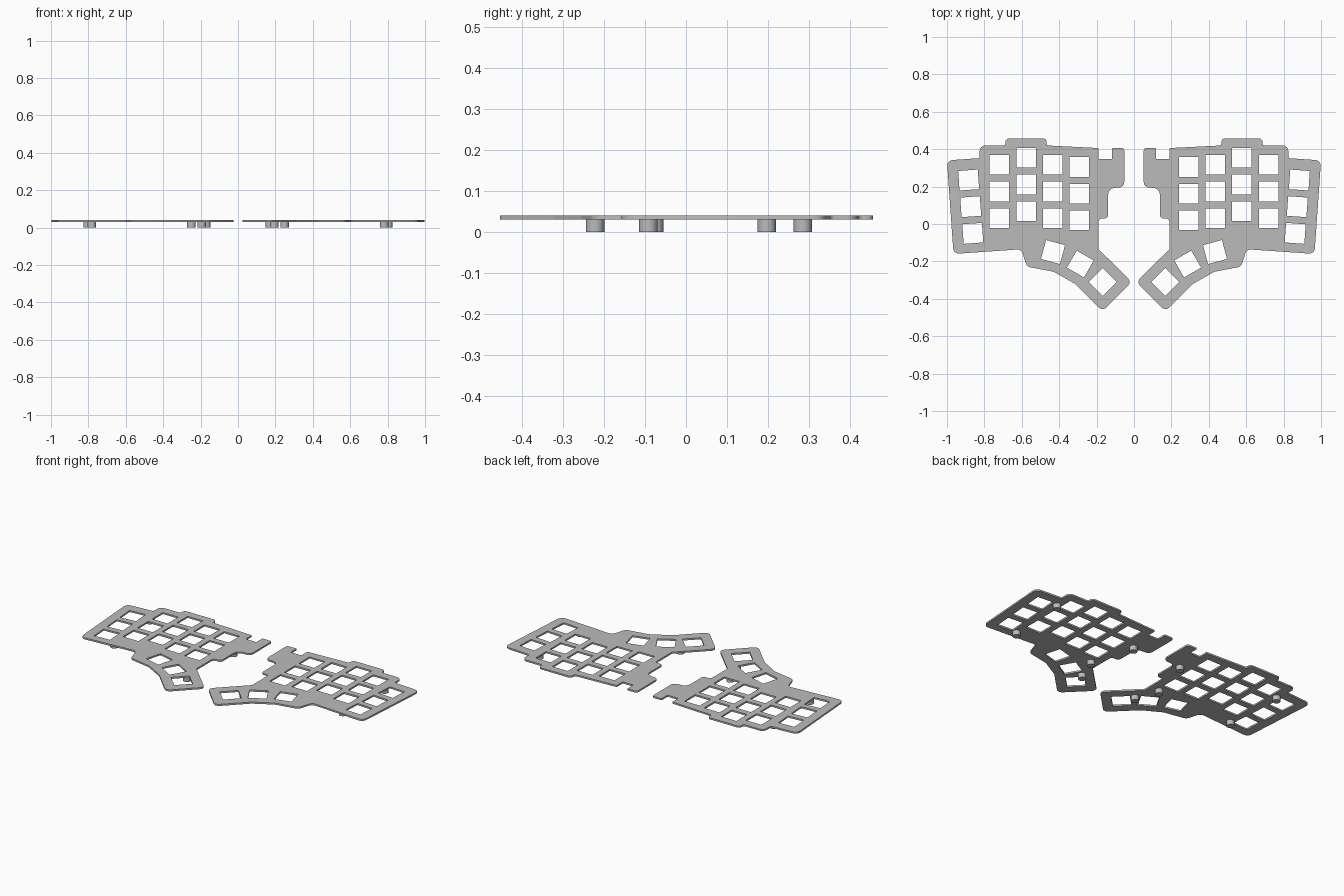
import bpy
import math
from mathutils import Vector, Matrix

cube = bpy.data.objects.get("Cube")
if cube:
    bpy.data.objects.remove(cube, do_unlink=True)

grey = bpy.data.materials.new("plain grey")
grey.use_nodes = True
colour = (0.5, 0.5, 0.5, 1)
grey.diffuse_color = colour
grey.node_tree.nodes["Principled BSDF"].inputs["Base Color"].default_value = colour

PLATE_BOTTOM, PLATE_TOP = 0.03, 0.04
HOLE = 0.105
PITCH = 0.1425

# Outline of one half: x, y, corner radius
OUTLINE = [
    (0.052, 0.406, 0.015), (0.117, 0.406, 0.004), (0.117, 0.347, 0.003),
    (0.19, 0.347, 0.003), (0.19, 0.406, 0.004), (0.467, 0.42, 0.012),
    (0.467, 0.457, 0.018), (0.687, 0.457, 0.018), (0.687, 0.42, 0.012),
    (0.825, 0.42, 0.03), (0.825, 0.352, 0.012), (1.0, 0.34, 0.03),
    (0.965, -0.16, 0.03), (0.602, -0.135, 0.03), (0.573, -0.228, 0.03),
    (0.43, -0.255, 0.05), (0.315, -0.32, 0.05), (0.168, -0.467, 0.03),
    (0.012, -0.31, 0.03), (0.19, -0.134, 0.01), (0.19, 0.03, 0.02),
    (0.138, 0.03, 0.02), (0.138, 0.19, 0.035), (0.052, 0.197, 0.03),
]

# Key holes: centre x, centre y, turn in degrees
holes = []
for column, top in enumerate((0.305, 0.316, 0.354, 0.316)):
    for row in range(3):
        holes.append((0.292 + column * PITCH, top - row * PITCH, 0))
for row in range(3):
    holes.append((0.884 - row * 0.011, 0.235 - row * PITCH, -4))
holes += [(0.433, -0.15, 15), (0.287, -0.214, 30), (0.167, -0.31, 45)]

POSTS = [(0.803, 0.285), (0.782, -0.092), (0.17, 0.197), (0.249, -0.078), (0.194, -0.222)]


def rounded(corners, steps=6):
    """Replace each corner of a polygon with an arc."""
    points = []
    for i, (x, y, radius) in enumerate(corners):
        p = Vector((x, y))
        a = (Vector(corners[i - 1][:2]) - p).normalized()
        b = (Vector(corners[(i + 1) % len(corners)][:2]) - p).normalized()
        half = a.angle(b) / 2
        centre = p + (a + b).normalized() * radius / math.sin(half)
        start = p + a * radius / math.tan(half) - centre
        end = p + b * radius / math.tan(half) - centre
        sweep = end.angle_signed(start)
        for k in range(steps + 1):
            points.append(centre + Matrix.Rotation(sweep * k / steps, 2) @ start)
    return points


def square(x, y, degrees):
    turn = Matrix.Rotation(math.radians(degrees), 2)
    h = HOLE / 2
    return [Vector((x, y)) + turn @ Vector(c) for c in ((-h, -h), (h, -h), (h, h), (-h, h))]


def make_plate(name, side):
    """Fill the outline around its holes, thicken it and turn it into a mesh."""
    curve = bpy.data.curves.new(name, "CURVE")
    curve.dimensions = "2D"
    curve.fill_mode = "BOTH"
    curve.extrude = (PLATE_TOP - PLATE_BOTTOM) / 2
    for loop in [rounded(OUTLINE)] + [square(*hole) for hole in holes]:
        spline = curve.splines.new("POLY")
        spline.points.add(len(loop) - 1)
        for point, co in zip(spline.points, loop):
            point.co = (co.x * side, co.y, 0, 1)
        spline.use_cyclic_u = True
    curve.materials.append(grey)
    plate = bpy.data.objects.new(name, curve)
    plate.location.z = (PLATE_TOP + PLATE_BOTTOM) / 2
    bpy.context.collection.objects.link(plate)
    bpy.ops.object.select_all(action="DESELECT")
    plate.select_set(True)
    bpy.context.view_layer.objects.active = plate
    bpy.ops.object.convert(target="MESH")
    bpy.ops.object.shade_smooth_by_angle(angle=math.radians(30))


for label, side in (("left", 1), ("right", -1)):
    make_plate(label + "_switch_plate", side)
    # Round standoffs under the plate
    for number, (x, y) in enumerate(POSTS, 1):
        bpy.ops.mesh.primitive_cylinder_add(
            vertices=32, radius=0.0225, depth=PLATE_BOTTOM,
            location=(x * side, y, PLATE_BOTTOM / 2))
        post = bpy.context.object
        post.name = f"{label}_standoff_{number}"
        post.data.materials.append(grey)
        bpy.ops.object.shade_smooth_by_angle(angle=math.radians(30))
